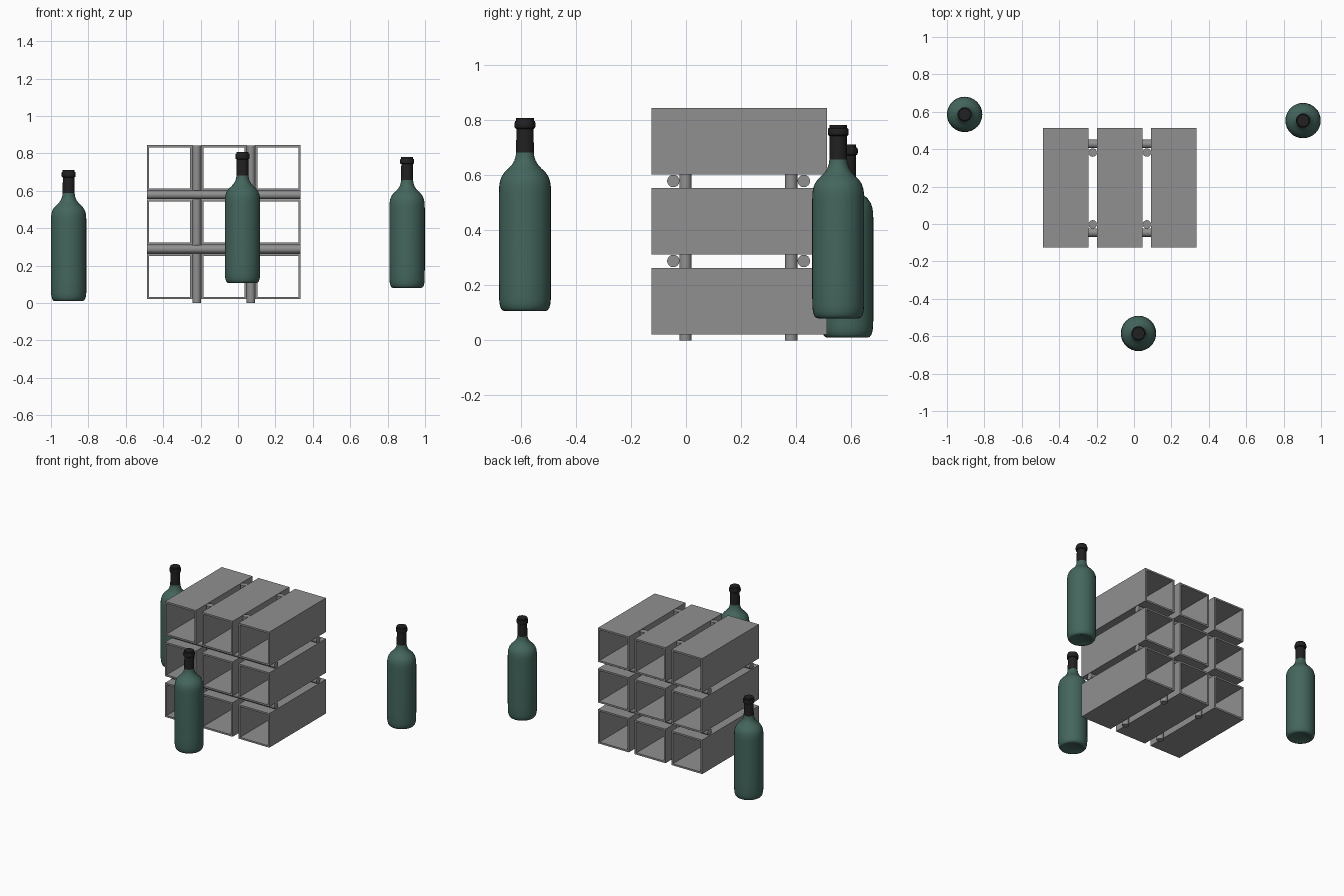
import bpy, bmesh, math

if "Cube" in bpy.data.objects:
    bpy.data.objects.remove(bpy.data.objects["Cube"])

def material(name, rgb):
    m = bpy.data.materials.new(name)
    m.diffuse_color = (*rgb, 1)
    m.use_nodes = True
    m.node_tree.nodes["Principled BSDF"].inputs["Base Color"].default_value = m.diffuse_color
    return m

glass = material("green_glass", (0.057, 0.132, 0.109))
foil = material("dark_foil", (0.015, 0.015, 0.015))
grey = material("rack_grey", (0.28, 0.28, 0.28))

def finish(bm, name, loc=(0, 0, 0), mat=None, smooth=False):
    bmesh.ops.recalc_face_normals(bm, faces=bm.faces)
    me = bpy.data.meshes.new(name)
    bm.to_mesh(me)
    bm.free()
    ob = bpy.data.objects.new(name, me)
    bpy.context.collection.objects.link(ob)
    ob.location = loc
    if mat:
        me.materials.append(mat)
    if smooth:
        bpy.ops.object.select_all(action='DESELECT')
        ob.select_set(True)
        bpy.context.view_layer.objects.active = ob
        bpy.ops.object.shade_smooth_by_angle(angle=math.radians(35))
    return ob

def bridge(bm, a, b):
    n = len(a)
    for i in range(n):
        j = (i + 1) % n
        bm.faces.new((a[i], a[j], b[j], b[i]))

def lathe(name, profile, loc, mat, sides=32):
    """Revolve (radius, z) pairs about z; both ends are capped."""
    bm = bmesh.new()
    rings = [[bm.verts.new((r * math.cos(2 * math.pi * i / sides),
                            r * math.sin(2 * math.pi * i / sides), z))
              for i in range(sides)] for r, z in profile]
    for a, b in zip(rings, rings[1:]):
        bridge(bm, a, b)
    bm.faces.new(rings[0])
    bm.faces.new(rings[-1])
    return finish(bm, name, loc, mat, True)

def square_tube(name, x, z, y0, y1, size, wall):
    """Open-ended square tube running along y."""
    bm = bmesh.new()
    def loop(h, y):
        return [bm.verts.new((sx * h, y, sz * h))
                for sx, sz in ((-1, -1), (1, -1), (1, 1), (-1, 1))]
    h = size / 2
    loops = [loop(h, y0), loop(h, y1), loop(h - wall, y1), loop(h - wall, y0)]
    for i in range(4):
        bridge(bm, loops[i], loops[(i + 1) % 4])
    return finish(bm, name, (x, 0, z), grey)

def rod(name, loc, length, along_x=False):
    r = 0.0225
    ob = lathe(name, [(r, -length / 2), (r, length / 2)], loc, grey)
    if along_x:
        ob.rotation_euler = (0, math.pi / 2, 0)
    return ob

# Rack: three by three open square tubes
CX, PITCH, SIZE = -0.076, 0.2895, 0.243
for row in range(3):
    for col in range(3):
        square_tube(f"rack_cell_{row}_{col}", CX + (col - 1) * PITCH,
                    0.142 + row * 0.2905, -0.126, 0.513, SIZE, 0.012)

# Upright posts and cross bars in the gaps between cells
for i, s in enumerate((-0.5, 0.5)):
    for j, (post_y, bar_y) in enumerate(((-0.002, -0.046), (0.382, 0.428))):
        rod(f"upright_post_{i}_{j}", (CX + s * PITCH, post_y, 0.4215), 0.843)
        rod(f"cross_bar_{i}_{j}", (CX, bar_y, 0.4335 + s * 0.2905), 0.82, True)

# Bottles: glass body with slightly hollowed base, foil-wrapped neck with lip ring
body = [(0.02, 0.012), (0.05, 0.008), (0.066, 0.002), (0.074, 0.0), (0.082, 0.003),
        (0.088, 0.011), (0.092, 0.025), (0.0942, 0.045), (0.0945, 0.10), (0.0945, 0.43),
        (0.0938, 0.453), (0.091, 0.472), (0.085, 0.489), (0.075, 0.504),
        (0.060, 0.518), (0.048, 0.531), (0.039, 0.546), (0.034, 0.562), (0.032, 0.578)]
neck = [(0.0325, 0.577), (0.031, 0.662), (0.036, 0.665), (0.038, 0.670),
        (0.038, 0.683), (0.036, 0.690), (0.032, 0.691), (0.032, 0.702)]
for i, loc in enumerate(((0.024, -0.585, 0.106), (0.904, 0.553, 0.080),
                         (-0.9055, 0.586, 0.010))):
    lathe(f"bottle_body_{i}", body, loc, glass)
    lathe(f"bottle_neck_{i}", neck, loc, foil)
